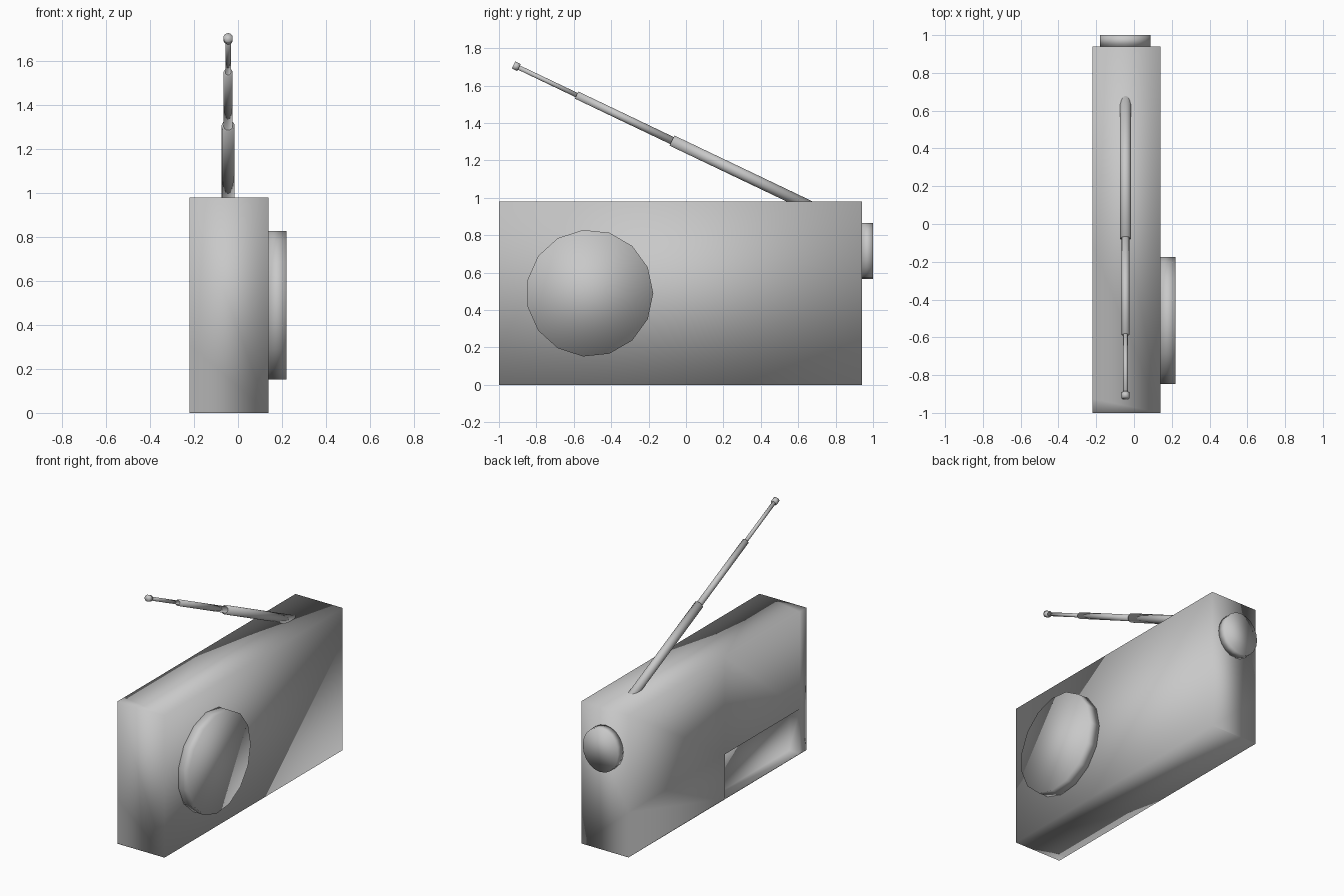
import bpy, bmesh, math
from mathutils import Vector, Matrix

if "Cube" in bpy.data.objects:
    bpy.data.objects.remove(bpy.data.objects["Cube"])

grey = bpy.data.materials.new("warm_grey")
grey.diffuse_color = (0.58, 0.58, 0.58, 1)
grey.use_nodes = True
grey.node_tree.nodes["Principled BSDF"].inputs["Base Color"].default_value = grey.diffuse_color


def finish(name, bm):
    """Turn a bmesh into a smooth-shaded object."""
    bmesh.ops.recalc_face_normals(bm, faces=bm.faces)
    mesh = bpy.data.meshes.new(name)
    bm.to_mesh(mesh)
    bm.free()
    mesh.materials.append(grey)
    for p in mesh.polygons:
        p.use_smooth = True
    obj = bpy.data.objects.new(name, mesh)
    bpy.context.collection.objects.link(obj)
    return obj


def rod(name, start, end, radius, sides, stretch=1.0, spin=0.0):
    """Capped cylinder between two points, optionally stretched in height."""
    a, b = Vector(start), Vector(end)
    axis = b - a
    bm = bmesh.new()
    bmesh.ops.create_cone(bm, cap_ends=True, segments=sides, radius1=radius,
                          radius2=radius, depth=axis.length)
    bmesh.ops.rotate(bm, verts=bm.verts, matrix=Matrix.Rotation(spin, 3, 'Z'))
    rot = axis.to_track_quat('Z', 'Y').to_matrix()
    bmesh.ops.rotate(bm, verts=bm.verts, matrix=rot)
    bmesh.ops.scale(bm, verts=bm.verts, vec=(1, 1, stretch))
    bmesh.ops.translate(bm, verts=bm.verts, vec=(a + b) / 2)
    return finish(name, bm)


# Case: a box whose left side is a small grid, with one cell pushed in
X0, X1 = -0.22, 0.14
Y = (-1.0, -0.925, -0.11, 0.94)
Z = (0.0, 0.004, 0.31, 0.98)
DEPTH = 0.08
bm = bmesh.new()
grid = [[bm.verts.new((X0, y, z)) for z in Z] for y in Y]
for i in range(3):
    for j in range(3):
        if (i, j) != (1, 1):
            bm.faces.new((grid[i][j], grid[i + 1][j],
                          grid[i + 1][j + 1], grid[i][j + 1]))
# battery recess walls and back
rim = [grid[1][1], grid[2][1], grid[2][2], grid[1][2]]
deep = [bm.verts.new(v.co + Vector((DEPTH, 0, 0))) for v in rim]
for k in range(4):
    n = (k + 1) % 4
    bm.faces.new((rim[k], rim[n], deep[n], deep[k]))
bm.faces.new(deep)
# remaining five sides of the case
c = [bm.verts.new((X1, y, z)) for y, z in
     ((Y[0], Z[0]), (Y[3], Z[0]), (Y[3], Z[3]), (Y[0], Z[3]))]
bm.faces.new(c)
bm.faces.new([grid[i][0] for i in range(4)] + [c[1], c[0]])
bm.faces.new([grid[i][3] for i in range(4)] + [c[2], c[3]])
bm.faces.new(grid[0] + [c[3], c[0]])
bm.faces.new(grid[3] + [c[2], c[1]])
finish("case", bm)

# Large round speaker on the right side, one corner pointing to the back
speaker = rod("speaker", (0.14, -0.515, 0.49), (0.22, -0.515, 0.49), 0.34, 15)
# turn the ring about its axis so that a corner lies exactly on +y
first = speaker.data.vertices[0].co - Vector((0.14, -0.515, 0.49))
turn = -math.atan2(first.z, first.y)
speaker.data.transform(Matrix.Translation((0, -0.515, 0.49))
                       @ Matrix.Rotation(turn, 4, 'X')
                       @ Matrix.Translation((0, 0.515, -0.49)))

# Tuning knob on the back end
rod("tuning_knob", (-0.047, 0.94, 0.715), (-0.047, 1.0, 0.715), 0.134, 20,
    stretch=0.15 / 0.134)


# Telescopic antenna leaning forward, stepped down in three sections
def on_antenna(y):
    return (-0.045, y, 0.965 + (0.64 - y) * 0.477)


sections = (("antenna_base", 0.70, -0.075, 0.030),
            ("antenna_middle", -0.05, -0.585, 0.021),
            ("antenna_top", -0.57, -0.90, 0.0125),
            ("antenna_tip", -0.893, -0.922, 0.021))
for name, y_start, y_end, radius in sections:
    rod(name, on_antenna(y_start), on_antenna(y_end), radius, 16)
